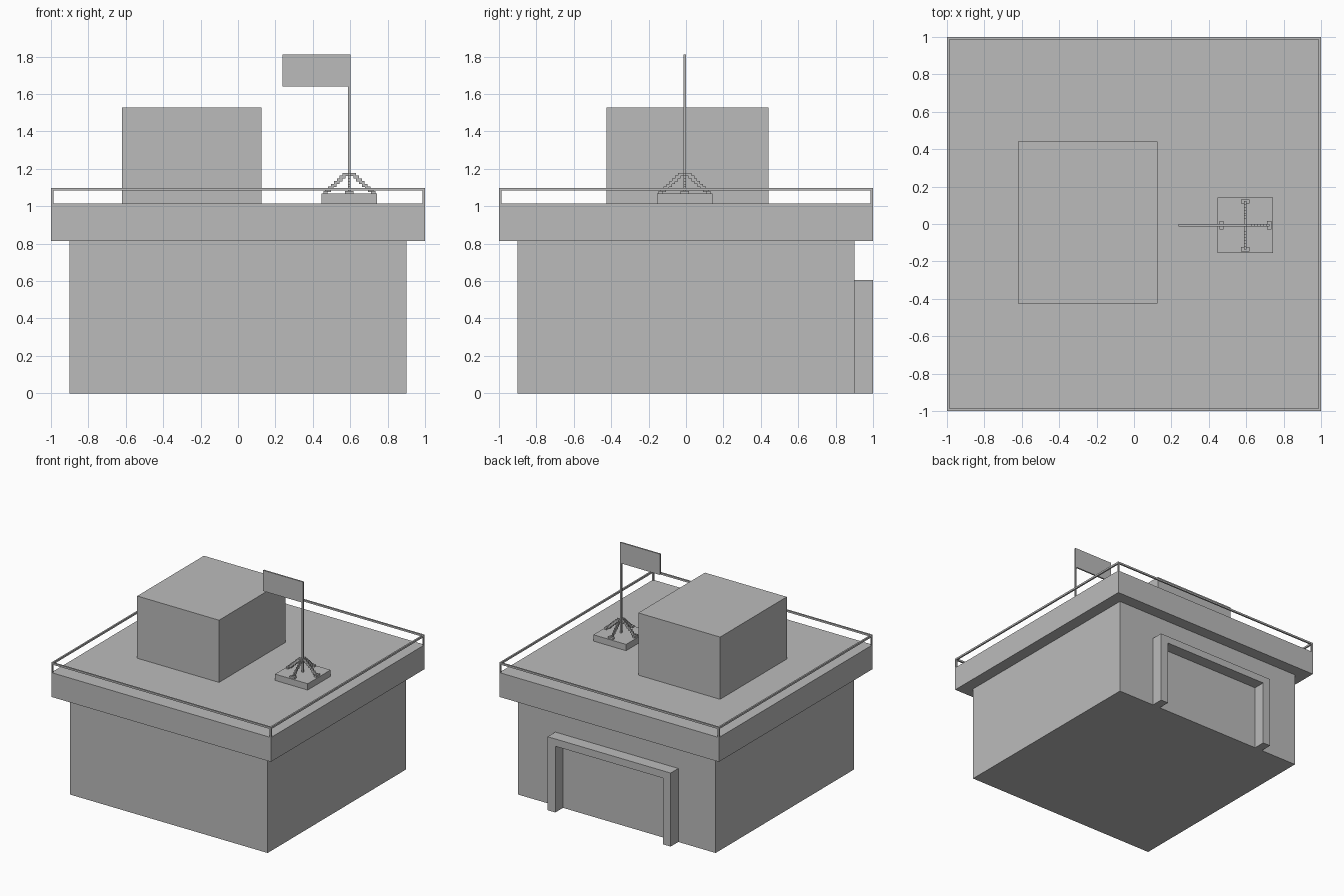
import bpy
from mathutils import Vector

if "Cube" in bpy.data.objects:
    bpy.data.objects.remove(bpy.data.objects["Cube"], do_unlink=True)

grey = bpy.data.materials.new("plain grey")
grey.use_nodes = True
colour = (0.5, 0.5, 0.5, 1)
grey.diffuse_color = colour
grey.node_tree.nodes["Principled BSDF"].inputs["Base Color"].default_value = colour


def box(name, low, high):
    """Add a flat-faced box spanning two opposite corners."""
    low, high = Vector(low), Vector(high)
    bpy.ops.mesh.primitive_cube_add(size=1, location=(low + high) / 2)
    obj = bpy.context.object
    obj.name = name
    for v in obj.data.vertices:
        v.co = v.co * (high - low)
    obj.data.materials.append(grey)
    return obj


# Building body, overhanging roof slab and rooftop room
ROOF = 1.015
box("building_walls", (-0.9, -0.9, 0), (0.9, 0.9, 0.815))
box("roof_slab", (-1, -1, 0.815), (1, 1, ROOF))
box("rooftop_room", (-0.62, -0.425, ROOF), (0.125, 0.442, 1.527))

# Door surround on the back wall
W, LEG, H = 0.56, 0.07, 0.605
for side, x in (("right", -W), ("left", W - LEG)):
    box("door_post_" + side, (x, 0.9, 0), (x + LEG, 1, H - 0.06))
box("door_lintel", (-W, 0.9, H - 0.06), (W, 1, H))

# Roof railing: one bar along each edge and a post at each corner
T, RAIL, TOP = 0.013, 1.083, 1.098
for end, s in (("front", -1), ("back", 1)):
    y = sorted((s, s * (1 - T)))
    box("rail_" + end, (-1, y[0], RAIL), (1, y[1], TOP))
    for side, t in (("right", -1), ("left", 1)):
        x = sorted((t, t * (1 - T)))
        box(f"rail_post_{end}_{side}", (x[0], y[0], ROOF), (x[1], y[1], RAIL))
for side, t in (("right", -1), ("left", 1)):
    x = sorted((t, t * (1 - T)))
    box("rail_" + side, (x[0], -1 + T, RAIL), (x[1], 1 - T, TOP))

# Flag, pole and plinth
PX, PY, BASE = 0.595, -0.007, 1.067
R = 0.006
box("flag_plinth", (PX - 0.149, PY - 0.149, ROOF), (PX + 0.149, PY + 0.149, BASE))
box("flag_pole", (PX - R, PY - R, BASE), (PX + R, PY + R, 1.811))
box("flag", (0.238, PY - R, 1.64), (PX - R, PY + R, 1.811))


def brace_part(name, d, near, far, half, low, high):
    """Box placed outward from the pole along direction d."""
    d = Vector(d)
    side = Vector((-d.y, d.x, 0))
    centre = Vector((PX, PY, 0))
    a = centre + d * near - side * half
    b = centre + d * far + side * half
    box(name, (min(a.x, b.x), min(a.y, b.y), low), (max(a.x, b.x), max(a.y, b.y), high))


# Four stepped braces, each ending in a foot plate
STEPS = 7
for label, d in (("left", (1, 0, 0)), ("right", (-1, 0, 0)),
                 ("back", (0, 1, 0)), ("front", (0, -1, 0))):
    for i in range(STEPS):
        near = 0.006 + 0.0155 * i
        top = 1.178 - 0.0145 * i
        brace_part(f"brace_{label}_{i + 1}", d, near, near + 0.03, R, top - 0.016, top)
    brace_part("brace_foot_" + label, d, 0.117, 0.139, 0.023, BASE, 1.082)
